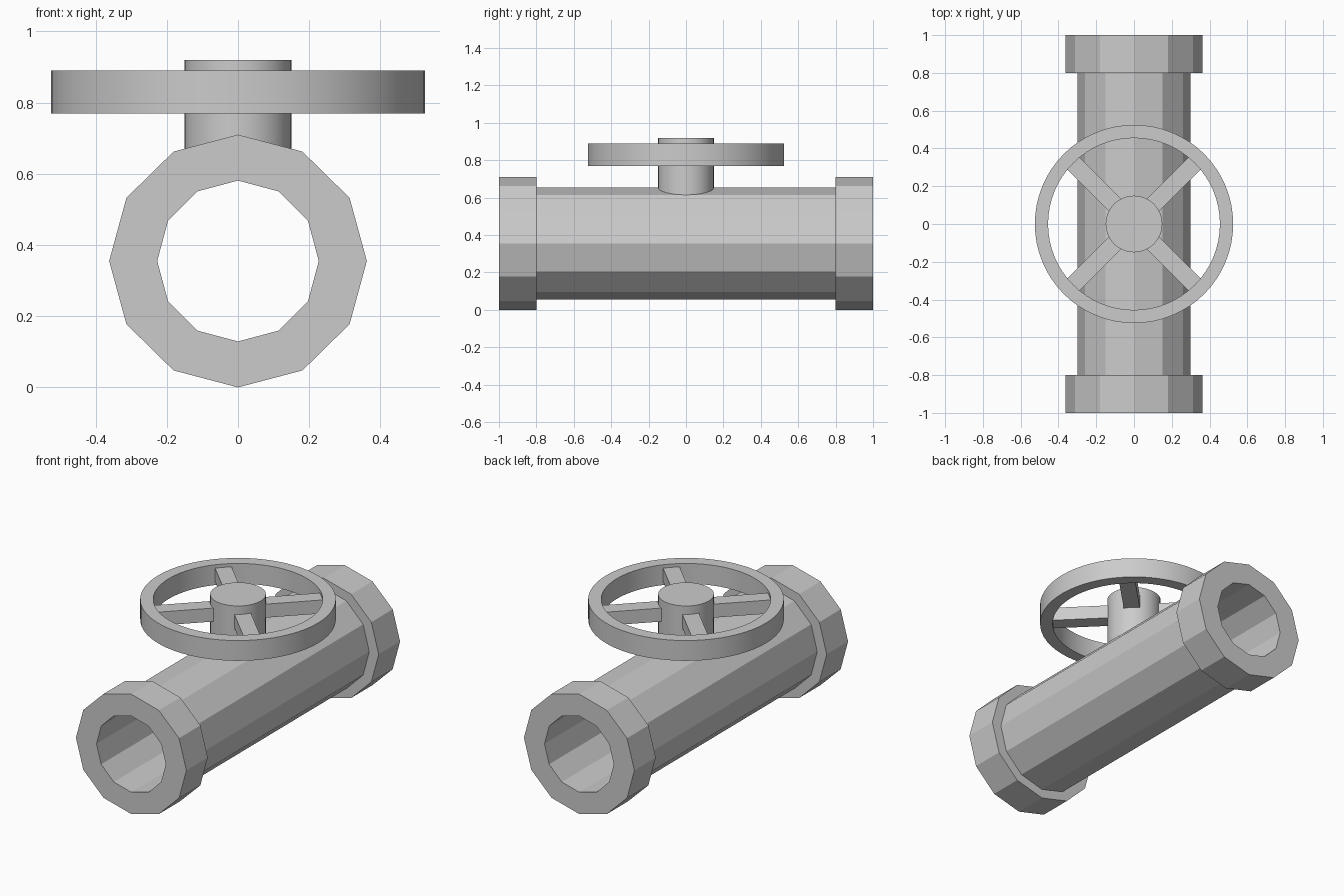
import bpy, bmesh, math
from mathutils import Matrix

if "Cube" in bpy.data.objects:
    bpy.data.objects.remove(bpy.data.objects["Cube"])

PIPE_Z = 0.355


def finish(name, bm):
    bmesh.ops.recalc_face_normals(bm, faces=bm.faces)
    mesh = bpy.data.meshes.new(name)
    bm.to_mesh(mesh)
    bm.free()
    obj = bpy.data.objects.new(name, mesh)
    bpy.context.collection.objects.link(obj)
    return obj


def lathe(name, profile, sides, matrix):
    """Sweep a closed profile of (radius_x, radius_y, height) into a ring."""
    bm = bmesh.new()
    rings = []
    for i in range(sides):
        a = 2 * math.pi * i / sides
        rings.append([bm.verts.new((rx * math.cos(a), ry * math.sin(a), h))
                      for rx, ry, h in profile])
    n = len(profile)
    for i in range(sides):
        r, s = rings[i], rings[(i + 1) % sides]
        for j in range(n):
            k = (j + 1) % n
            bm.faces.new((r[j], s[j], s[k], r[k]))
    bm.transform(matrix)
    return finish(name, bm)


# Twelve-sided hollow pipe with a collar at each end, lying along y
BORE, PIPE, COLLAR = (0.227, 0.226), (0.30, 0.30), (0.362, 0.355)
outline = [(BORE, -1), (COLLAR, -1), (COLLAR, -0.8), (PIPE, -0.8),
           (PIPE, 0.8), (COLLAR, 0.8), (COLLAR, 1), (BORE, 1)]
lathe("pipe_body", [(r[0], r[1], h) for r, h in outline], 12,
      Matrix.Translation((0, 0, PIPE_Z)) @ Matrix.Rotation(math.pi / 2, 4, 'X'))

# Valve stem, seated in the pipe wall
bm = bmesh.new()
bmesh.ops.create_cone(bm, cap_ends=True, segments=32, radius1=0.15, radius2=0.15,
                      depth=0.32, matrix=Matrix.Translation((0, 0, 0.76)))
stem = finish("valve_stem", bm)

# Handwheel rim
rim = lathe("handwheel_rim", [(r, r, h) for r, h in
            ((0.455, 0.77), (0.525, 0.77), (0.525, 0.89), (0.455, 0.89))],
            64, Matrix.Identity(4))

# Four diagonal spokes running from the stem into the rim
bm = bmesh.new()
for i in range(4):
    m = (Matrix.Rotation(math.pi / 4 + i * math.pi / 2, 4, 'Z')
         @ Matrix.Translation((0.295, 0, 0.83))
         @ Matrix.Diagonal((0.35, 0.09, 0.08, 1)))
    bmesh.ops.create_cube(bm, size=1, matrix=m)
finish("handwheel_spokes", bm)

# Round parts are smooth, the pipe stays faceted
for obj in (stem, rim):
    bpy.ops.object.select_all(action='DESELECT')
    obj.select_set(True)
    bpy.context.view_layer.objects.active = obj
    bpy.ops.object.shade_smooth_by_angle(angle=math.radians(30))
